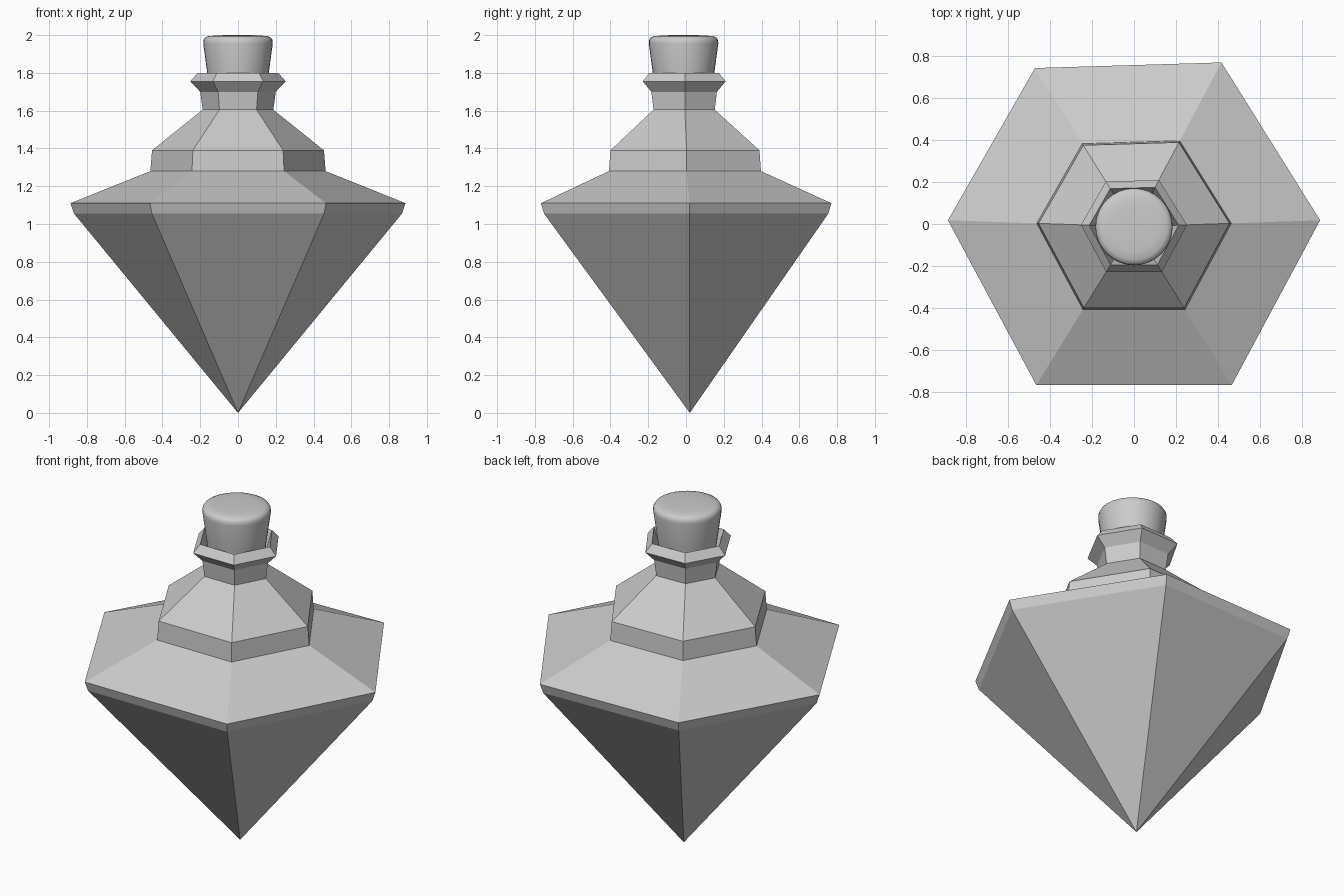
import bpy, bmesh, math

if "Cube" in bpy.data.objects:
    bpy.data.objects.remove(bpy.data.objects["Cube"])

# Slightly uneven hexagon shared by every bottle ring
HEX = [(1, .02), (.47, .868), (-.532, .838), (-.525, -.866), (.525, -.866), (-1, .02)]
HEX = [HEX[0], HEX[1], HEX[2], HEX[5], HEX[3], HEX[4]]
CIRCLE = [(math.cos(i * math.tau / 32), math.sin(i * math.tau / 32)) for i in range(32)]


def loft(name, outline, rings, start_point=None, cap_start=False, cap_end=False):
    """Skin scaled copies of an outline; each ring is (radius, z, y offset)."""
    bm = bmesh.new()
    loops = [[bm.verts.new((x * r, y * r + dy, z)) for x, y in outline] for r, z, dy in rings]
    n = len(outline)
    for a, b in zip(loops, loops[1:]):
        for i in range(n):
            j = (i + 1) % n
            bm.faces.new((a[i], a[j], b[j], b[i]))
    if start_point:
        tip = bm.verts.new(start_point)
        for i in range(n):
            bm.faces.new((tip, loops[0][(i + 1) % n], loops[0][i]))
    if cap_start:
        bm.faces.new(loops[0][::-1])
    if cap_end:
        bm.faces.new(loops[-1])
    mesh = bpy.data.meshes.new(name)
    bm.to_mesh(mesh)
    bm.free()
    ob = bpy.data.objects.new(name, mesh)
    bpy.context.collection.objects.link(ob)
    return ob


# Pointed bottle: body, shoulders, neck, flared collar and inner mouth
loft("bottle", HEX, [
    (.868, 1.055, 0), (.887, 1.11, 0),
    (.464, 1.28, -.006), (.455, 1.39, -.006),
    (.187, 1.605, -.01), (.2, 1.7, -.01),
    (.253, 1.755, -.01), (.213, 1.8, -.01),
    (.18, 1.7, -.01), (.165, 1.61, -.01),
], start_point=(0, .02, 0))

# Tapered stopper with a rounded top edge
stopper = loft("stopper", CIRCLE, [
    (.14, 1.62, -.013), (.163, 1.8, -.013), (.184, 1.955, -.013),
    (.183, 1.973, -.013), (.175, 1.986, -.013), (.158, 1.994, -.013),
    (.12, 1.998, -.013), (.06, 2.0, -.013),
], cap_start=True, cap_end=True)
bpy.context.view_layer.objects.active = stopper
stopper.select_set(True)
bpy.ops.object.shade_smooth_by_angle(angle=math.radians(50))
